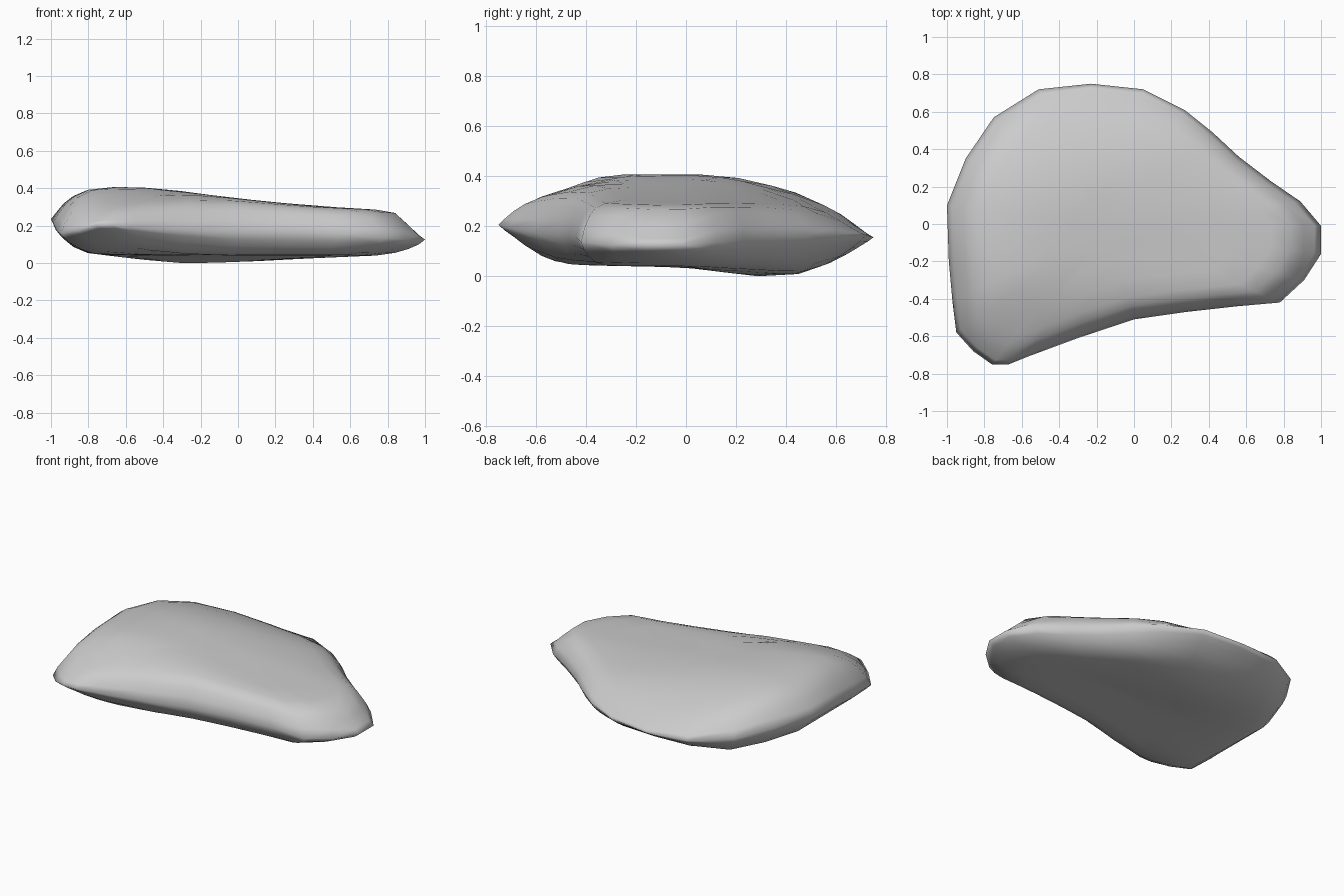
import bpy
import bmesh
from mathutils import Vector

default_cube = bpy.data.objects.get("Cube")
if default_cube:
    bpy.data.objects.remove(default_cube, do_unlink=True)


def make_material(name, colour):
    material = bpy.data.materials.new(name)
    material.use_nodes = True
    material.diffuse_color = colour
    shader = next(n for n in material.node_tree.nodes if n.type == 'BSDF_PRINCIPLED')
    shader.inputs["Base Color"].default_value = colour
    shader.inputs["Roughness"].default_value = 0.8
    return material


def sample(profile, position):
    """Read a height from a piecewise linear profile."""
    if position <= profile[0][0]:
        return profile[0][1]
    for (start, low), (end, high) in zip(profile, profile[1:]):
        if position <= end:
            return low + (high - low) * (position - start) / (end - start)
    return profile[-1][1]


# Widest outline of the stone, counter-clockwise from the narrow left tip
rim = [Vector(p) for p in (
    (1, -.16, .13), (1, -.01, .13), (.89, .12, .14), (.73, .23, .15),
    (.56, .36, .16), (.42, .49, .17), (.27, .61, .17), (.05, .72, .17),
    (-.23, .75, .16), (-.51, .72, .17), (-.75, .57, .19), (-.9, .35, .22),
    (-1, .1, .24), (-.99, -.2, .22), (-.97, -.42, .18), (-.95, -.58, .16),
    (-.86, -.68, .18), (-.76, -.75, .21), (-.67, -.75, .21), (-.57, -.71, .2),
    (-.3, -.61, .18), (0, -.51, .17), (.28, -.47, .17), (.55, -.44, .16),
    (.78, -.42, .14), (.91, -.3, .13))]
centre = Vector((-.15, 0, 0))

# Height profiles along the length and across the depth
top_length = ((-1, .3), (-.93, .35), (-.8, .4), (-.6, .42), (-.3, .39),
              (0, .35), (.4, .31), (.84, .285), (1, .15))
top_depth = ((-.75, .26), (-.32, .415), (.1, .42), (.32, .38), (.5, .32), (.74, .2))
base_length = ((-.95, .08), (-.75, .05), (-.3, 0), (0, .01), (.4, .03), (1, .055))
base_depth = ((-.75, .17), (-.5, .05), (0, .04), (.3, 0), (.45, .01), (.6, .07), (.75, .12))


def top_height(x, y):
    along, across = sample(top_length, x), sample(top_depth, y)
    return (min(along, across) + along + across - .42) / 2


def base_height(x, y):
    return max(sample(base_length, x), sample(base_depth, y))


# Rings run inward from the rim: scale, and blend from rim to surface height
top_rings = ((.97, .4), (.92, .78), (.86, .95), (.77, 1), (.6, 1), (.4, 1), (.2, 1))
base_rings = ((.97, .35), (.92, .65), (.86, .87), (.77, 1), (.6, 1), (.4, 1), (.2, 1))

bm = bmesh.new()
rim_loop = [bm.verts.new(p) for p in rim]
for rings, height in ((top_rings, top_height), (base_rings, base_height)):
    outer = rim_loop
    for scale, blend in rings:
        inner = []
        for point in rim:
            p = centre.lerp(point, scale)
            p.z = point.z + (height(p.x, p.y) - point.z) * blend
            inner.append(bm.verts.new(p))
        for i in range(len(rim)):
            bm.faces.new((outer[i - 1], outer[i], inner[i], inner[i - 1]))
        outer = inner
    pole = bm.verts.new((centre.x, centre.y, height(centre.x, centre.y)))
    for i in range(len(rim)):
        bm.faces.new((outer[i - 1], outer[i], pole))

# Soften the worn faces inside the rim
worn = [v for v in bm.verts if v not in set(rim_loop)]
bmesh.ops.smooth_vert(bm, verts=worn, factor=.3, use_axis_z=True)
bmesh.ops.recalc_face_normals(bm, faces=bm.faces)
for face in bm.faces:
    face.smooth = True

# Stand the stone on the ground
lowest = min(v.co.z for v in bm.verts)
bmesh.ops.translate(bm, verts=bm.verts, vec=(0, 0, -lowest))

mesh = bpy.data.meshes.new("flat_stone")
bm.to_mesh(mesh)
bm.free()
stone = bpy.data.objects.new("flat_stone", mesh)
bpy.context.scene.collection.objects.link(stone)
mesh.materials.append(make_material("pale_grey_stone", (.6, .6, .6, 1)))
